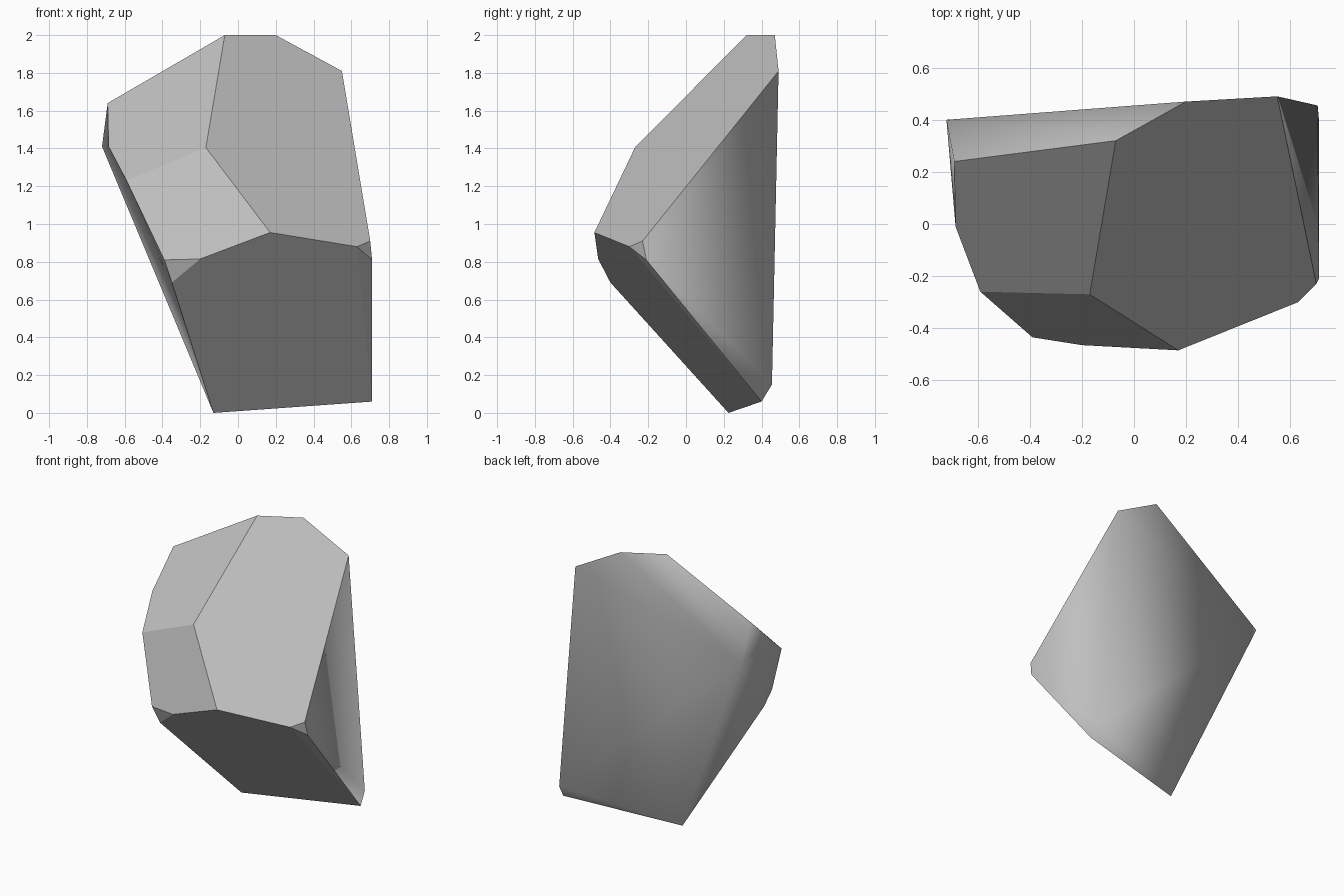
import bpy
import bmesh
import math

cube = bpy.data.objects.get("Cube")
if cube:
    bpy.data.objects.remove(cube, do_unlink=True)

# Grey stone material
stone = bpy.data.materials.new("grey_stone")
stone.use_nodes = True
colour = (0.52, 0.52, 0.52, 1.0)
stone.diffuse_color = colour
shader = next(n for n in stone.node_tree.nodes if n.type == "BSDF_PRINCIPLED")
shader.inputs["Base Color"].default_value = colour
shader.inputs["Roughness"].default_value = 0.9

# Corners of the stone, grouped by region
top_corners = [(-0.07, 0.32, 2.0), (0.20, 0.47, 2.0), (0.55, 0.49, 1.81)]
left_edge = [(-0.69, 0.24, 1.64), (-0.72, 0.40, 1.41),
             (-0.685, -0.01, 1.41), (-0.59, -0.26, 1.23)]
brow = [(-0.17, -0.27, 1.405), (0.17, -0.485, 0.955), (-0.20, -0.465, 0.815),
        (-0.39, -0.435, 0.81), (-0.35, -0.40, 0.69)]
right_corner = [(0.63, -0.30, 0.88), (0.70, -0.23, 0.91), (0.71, -0.21, 0.81)]
foot = [(-0.13, 0.225, 0.0), (0.71, 0.40, 0.06), (0.705, 0.455, 0.15)]

# Chipped stone: a hull around the corners, with nearly flat facets merged
bm = bmesh.new()
for corner in top_corners + left_edge + brow + right_corner + foot:
    bm.verts.new(corner)
bmesh.ops.convex_hull(bm, input=bm.verts[:])
bmesh.ops.dissolve_limit(bm, angle_limit=math.radians(3),
                         verts=bm.verts[:], edges=bm.edges[:])
bmesh.ops.recalc_face_normals(bm, faces=bm.faces[:])
bm.normal_update()

# Crisp edges around the front facets, soft shading over sides and back
for face in bm.faces:
    face.smooth = True
for edge in bm.edges:
    edge.smooth = all(face.normal.y > -0.3 for face in edge.link_faces)

mesh = bpy.data.meshes.new("rock")
bm.to_mesh(mesh)
bm.free()
mesh.materials.append(stone)
rock = bpy.data.objects.new("rock", mesh)
bpy.context.scene.collection.objects.link(rock)
